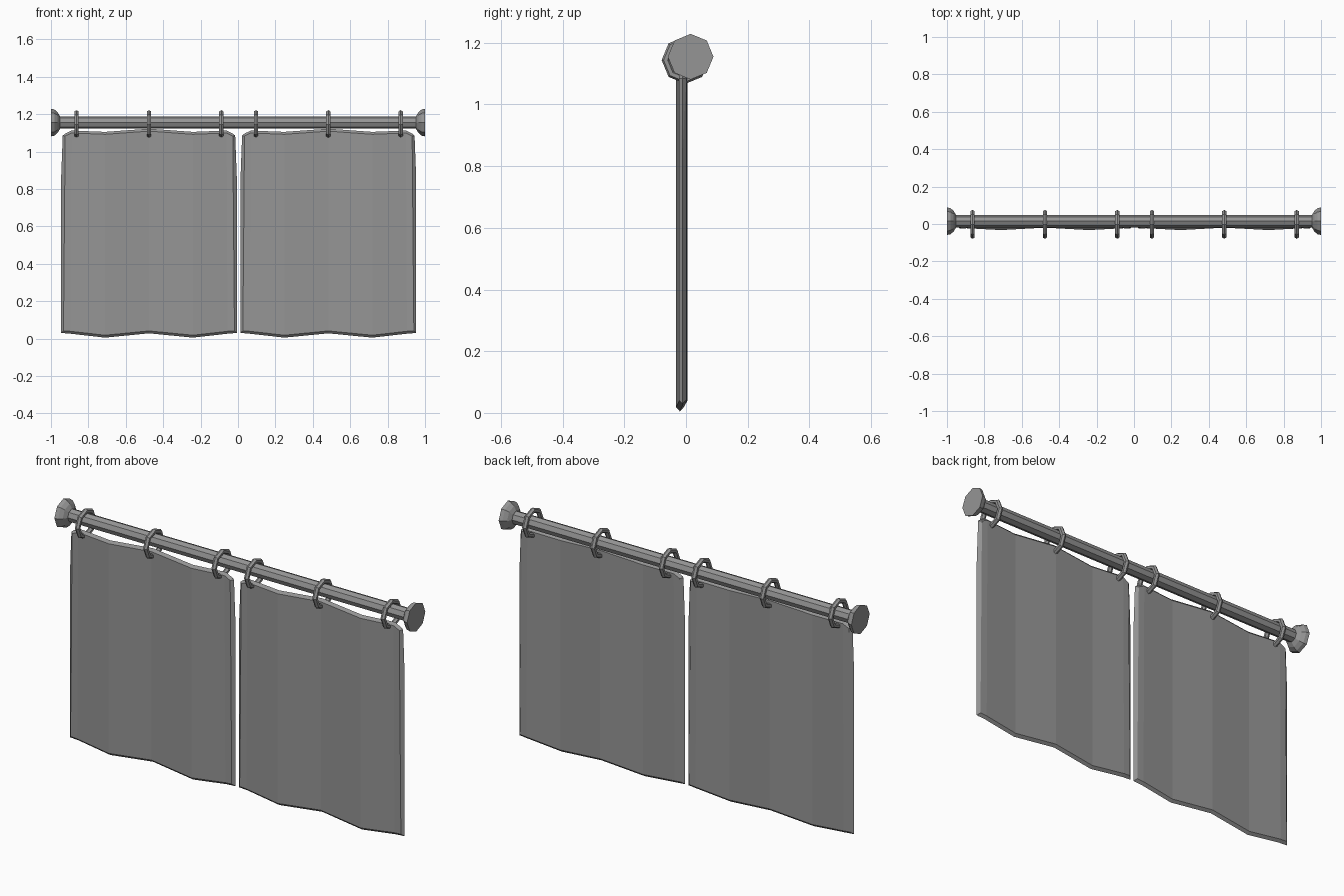
import bpy, bmesh, math
from mathutils import Vector

cube = bpy.data.objects.get("Cube")
if cube:
    bpy.data.objects.remove(cube, do_unlink=True)

grey = bpy.data.materials.new("plain grey")
grey.use_nodes = True
colour = (0.3, 0.3, 0.3, 1)
grey.diffuse_color = colour
grey.node_tree.nodes["Principled BSDF"].inputs["Base Color"].default_value = colour

SIDES = 8
ROD_Y, ROD_Z = 0.015, 1.155


def finish(name, bm):
    bmesh.ops.recalc_face_normals(bm, faces=bm.faces)
    mesh = bpy.data.meshes.new(name)
    bm.to_mesh(mesh)
    bm.free()
    mesh.materials.append(grey)
    obj = bpy.data.objects.new(name, mesh)
    bpy.context.collection.objects.link(obj)
    return obj


def bridge(bm, a, b):
    for i in range(len(a)):
        j = (i + 1) % len(a)
        bm.faces.new((a[i], a[j], b[j], b[i]))


def lathe(name, profile):
    """Turn (x, radius) pairs around the rod axis and cap both ends."""
    bm = bmesh.new()
    loops = []
    for x, r in profile:
        angles = [math.tau * i / SIDES for i in range(SIDES)]
        loops.append([bm.verts.new((x, ROD_Y + r * math.cos(a), ROD_Z + r * math.sin(a)))
                      for a in angles])
    for a, b in zip(loops, loops[1:]):
        bridge(bm, a, b)
    bm.faces.new(loops[0])
    bm.faces.new(loops[-1])
    return finish(name, bm)


def ring(name, x, major=0.064, minor=0.013, tube=6):
    """Faceted curtain ring hanging around the rod."""
    bm = bmesh.new()
    loops = []
    for i in range(SIDES):
        a = math.tau * i / SIDES
        out = Vector((0, math.cos(a), math.sin(a)))
        loop = []
        for k in range(tube):
            t = math.tau * k / tube
            p = Vector((x, -0.002, 1.144)) + out * (major + minor * math.cos(t))
            p.x += minor * math.sin(t)
            loop.append(bm.verts.new(p))
        loops.append(loop)
    for i in range(SIDES):
        bridge(bm, loops[i], loops[(i + 1) % SIDES])
    return finish(name, bm)


# Half a curtain: bottom x, top x, bottom z, top z, y of the fold
TIP = (0.47, 0.461, 0.03, 1.085, -0.011)
FOLDS = [(0.457, 0.448, 0.029, 1.096, -0.011),
         (0.42, 0.415, 0.026, 1.112, -0.01),
         (0.235, 0.235, 0.005, 1.105, -0.02),
         (0, 0, 0.028, 1.122, -0.007)]


def curtain(name, centre):
    """Wavy cloth with a bevelled rim that narrows to a ridge."""
    bm = bmesh.new()
    half, rim = 0.0125, 0.013
    columns = [(-1, f) for f in FOLDS] + [(1, f) for f in reversed(FOLDS[:-1])]
    loops = []
    for side, (xb, xt, zb, zt, y) in columns:
        xb, xt = centre + side * xb, centre + side * xt
        outline = [(xt, y - half, zt - rim), (xt, y, zt), (xt, y + half, zt - rim),
                   (xb, y + half, zb + rim), (xb, y, zb), (xb, y - half, zb + rim)]
        loops.append([bm.verts.new(p) for p in outline])
    for a, b in zip(loops, loops[1:]):
        bridge(bm, a, b)
    # Side rims meet in a vertical ridge
    for side, loop in ((-1, loops[0]), (1, loops[-1])):
        xb, xt, zb, zt, y = TIP
        top = bm.verts.new((centre + side * xt, y, zt))
        shoulder = bm.verts.new((centre + side * xb, y, 0.85))
        low = bm.verts.new((centre + side * xb, y, zb))
        ft, rt, bt, bb, rb, fb = loop
        for face in ((ft, rt, top), (rt, bt, top), (bb, rb, low), (rb, fb, low),
                     (ft, top, shoulder), (ft, shoulder, low, fb),
                     (bt, top, shoulder), (bt, shoulder, low, bb)):
            bm.faces.new(face)
    return finish(name, bm)


# Rod and its end knobs
lathe("rod", [(-0.97, 0.033), (0.97, 0.033)])
for label, s in (("right", -1), ("left", 1)):
    lathe(label + "_end_knob", [(s * 0.953, 0.036), (s * 0.965, 0.056),
                                (s * 0.982, 0.07), (s, 0.074)])

# Two curtains, three rings each
for label, centre in (("right", -0.476), ("left", 0.483)):
    curtain(label + "_curtain", centre)
    for i in (-1, 0, 1):
        ring(f"{label}_ring_{i + 2}", centre + i * 0.387)
